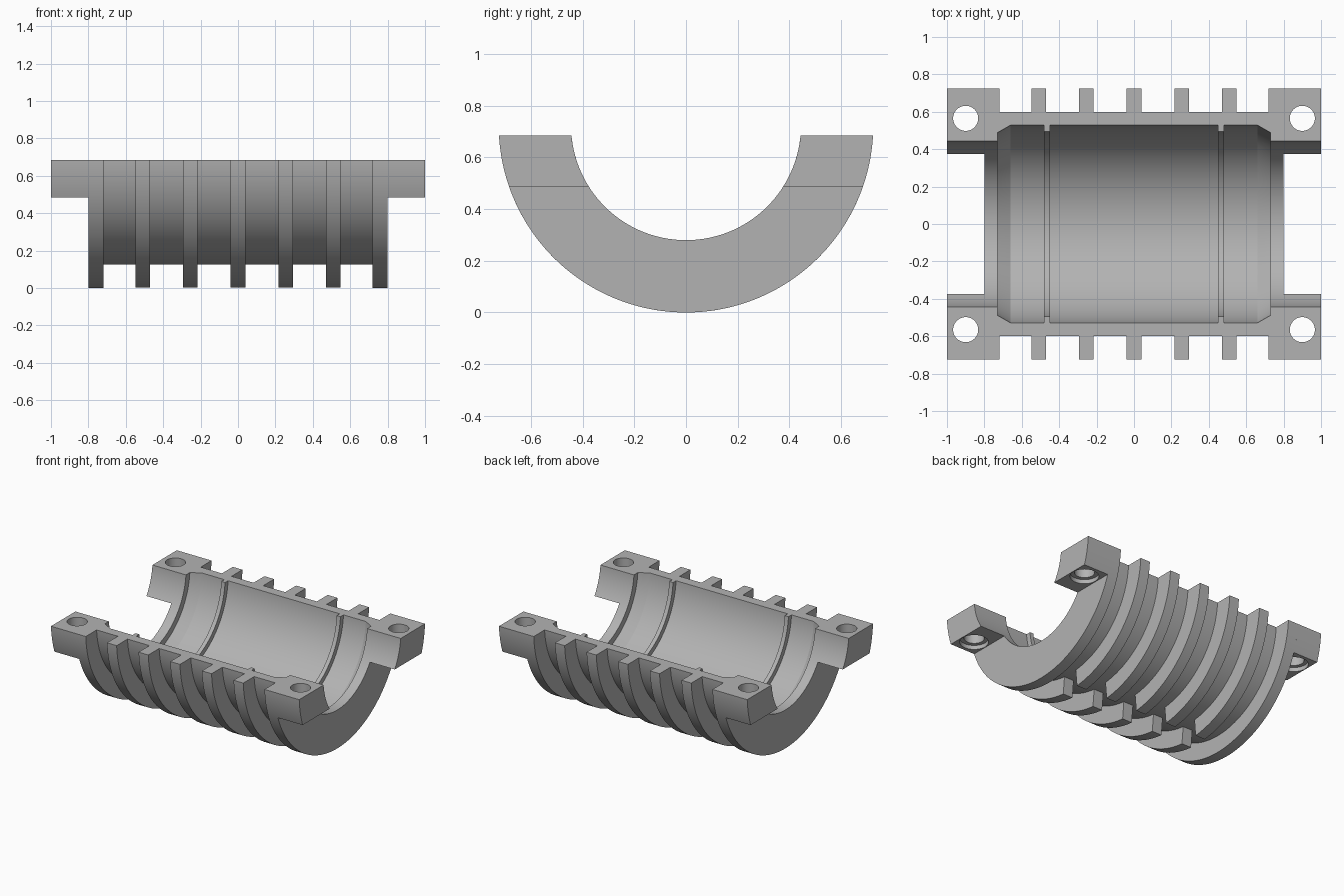
import bpy, bmesh, math

if "Cube" in bpy.data.objects:
    bpy.data.objects.remove(bpy.data.objects["Cube"])

AXIS_Z = 0.725      # height of the bore axis
TOP = 0.685         # flat split face
EAR_BOTTOM = 0.485
OUTER, SHELL, BORE, SEAL = 0.725, 0.6, 0.53, 0.445

metal = bpy.data.materials.new("plain_grey")
metal.use_nodes = True
GREY = (0.45, 0.45, 0.45, 1)
metal.diffuse_color = GREY
metal.node_tree.nodes["Principled BSDF"].inputs["Base Color"].default_value = GREY


def revolve(name, profile, start, end, steps, bottom=None):
    """Sweep a closed (x, radius) profile about the axis; 0 degrees points down."""
    bm = bmesh.new()
    rings = []
    for i in range(steps + 1):
        a = math.radians(start + (end - start) * i / steps)
        rings.append([bm.verts.new((x, r * math.sin(a), AXIS_Z - r * math.cos(a)))
                      for x, r in profile])
    n = len(profile)
    for a, b in zip(rings, rings[1:]):
        for j in range(n):
            k = (j + 1) % n
            bm.faces.new((a[j], a[k], b[k], b[j]))
    bm.faces.new(rings[0])
    bm.faces.new(rings[-1][::-1])
    # trim to the split face, and to the underside where one is given
    cuts = [(TOP, 1)] + ([(bottom, -1)] if bottom else [])
    for z, up in cuts:
        geom = bm.verts[:] + bm.edges[:] + bm.faces[:]
        cut = bmesh.ops.bisect_plane(bm, geom=geom, plane_co=(0, 0, z),
                                     plane_no=(0, 0, up), clear_outer=True)
        rim = [e for e in cut["geom_cut"] if isinstance(e, bmesh.types.BMEdge)]
        bmesh.ops.holes_fill(bm, edges=[e for e in rim if e.is_boundary], sides=0)
    bmesh.ops.recalc_face_normals(bm, faces=bm.faces)
    mesh = bpy.data.meshes.new(name)
    bm.to_mesh(mesh)
    bm.free()
    obj = bpy.data.objects.new(name, mesh)
    bpy.context.collection.objects.link(obj)
    mesh.materials.append(metal)
    return obj


def smooth(obj):
    bpy.ops.object.select_all(action='DESELECT')
    obj.select_set(True)
    bpy.context.view_layer.objects.active = obj
    bpy.ops.object.shade_smooth_by_angle(angle=math.radians(20))


def block(x0, x1, r0, r1):
    return [(x0, r0), (x1, r0), (x1, r1), (x0, r1)]


# Half shell: bore with chamfered ends and two raised rings, end flanges outside
half = [(0.45, BORE), (0.45, 0.495), (0.48, 0.495), (0.48, BORE), (0.66, BORE),
        (0.73, 0.49), (0.73, SEAL), (0.8, SEAL), (0.8, OUTER), (0.72, OUTER), (0.72, SHELL)]
profile = half + [(-x, r) for x, r in reversed(half)]
smooth(revolve("half_shell", profile, -90, 90, 96))

# Outer ribs, interrupted by a slot along the bottom
SLOT = math.degrees(math.asin(0.07 / OUTER))
for i in range(-2, 3):
    x = i * 0.255
    for side, label in ((1, "back"), (-1, "front")):
        smooth(revolve(f"rib_{i + 3}_{label}", block(x - 0.039, x + 0.039, 0.595, OUTER),
                       side * SLOT, side * 90, 48))


def hole_cutter(name, x, y, z, radius, depth):
    bpy.ops.mesh.primitive_cylinder_add(vertices=48, radius=radius, depth=depth,
                                        location=(x, y, z))
    cutter = bpy.context.object
    cutter.name = name
    cutter.hide_render = True
    cutter.display_type = 'WIRE'
    return cutter


# Bolt ears with counterbored holes
for sx, end in ((1, "left"), (-1, "right")):
    for sy, label in ((1, "back"), (-1, "front")):
        ear = revolve(f"ear_{label}_{end}", block(sx * 0.8, sx, SEAL, OUTER),
                      sy * 30, sy * 90, 40, EAR_BOTTOM)
        cutters = [hole_cutter("bolt_hole_cutter", sx * 0.9, sy * 0.565, 0.6, 0.067, 0.6),
                   hole_cutter("counterbore_cutter", sx * 0.9, sy * 0.565, 0.475, 0.095, 0.08)]
        bpy.ops.object.select_all(action='DESELECT')
        ear.select_set(True)
        bpy.context.view_layer.objects.active = ear
        for cutter in cutters:
            mod = ear.modifiers.new("hole", 'BOOLEAN')
            mod.object = cutter
            mod.solver = 'EXACT'
            bpy.ops.object.modifier_apply(modifier=mod.name)
            bpy.data.objects.remove(cutter)
        smooth(ear)
